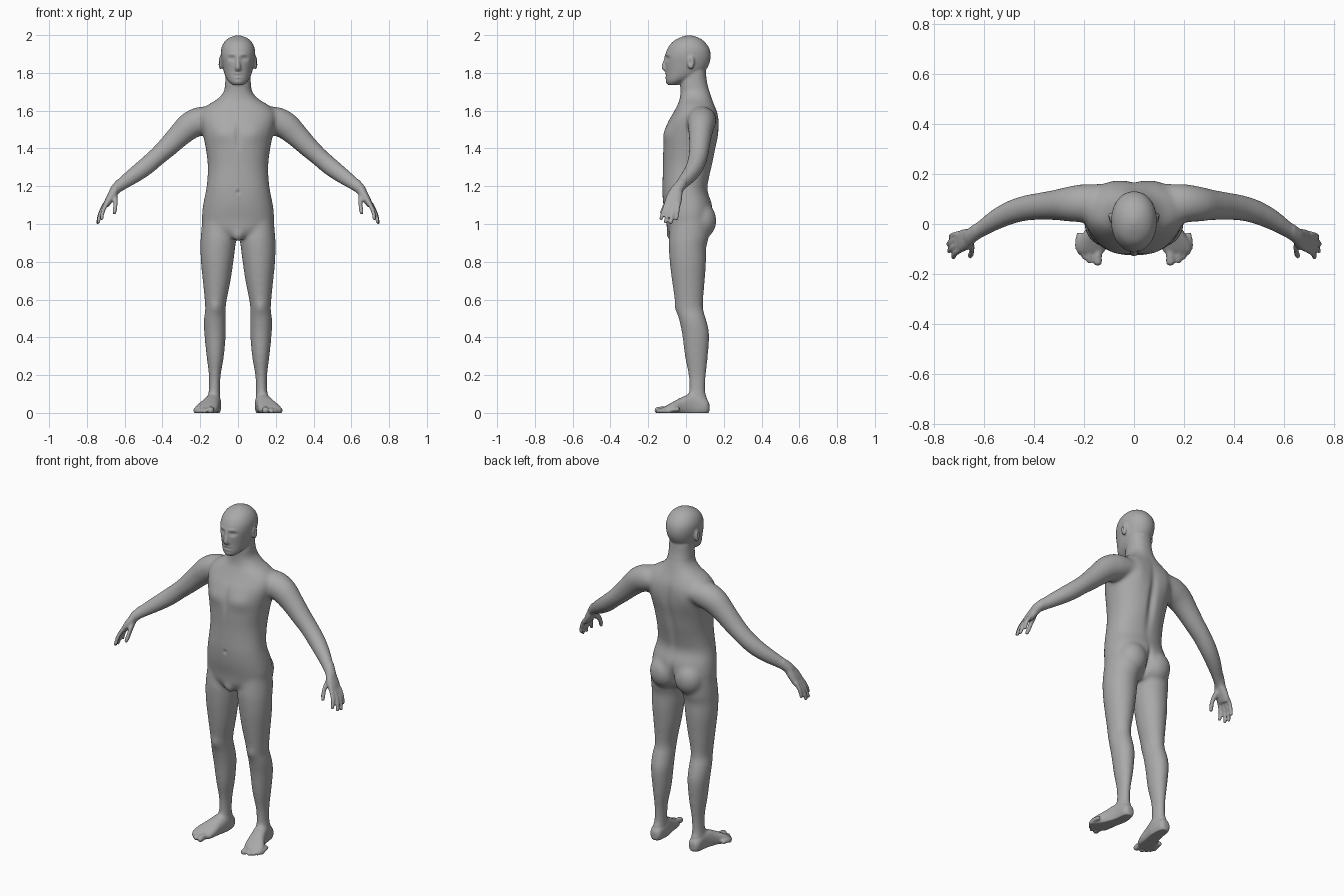
import bpy, bmesh, math
from mathutils import Vector

X, Y, Z = Vector((1, 0, 0)), Vector((0, 1, 0)), Vector((0, 0, 1))
bm = bmesh.new()


def spline(rows, n=4):
    """Catmull-Rom resampling of section rows."""
    rows = [rows[0]] + list(rows) + [rows[-1]]
    out = []
    for p, a, b, q in zip(rows, rows[1:], rows[2:], rows[3:]):
        for k in range(n):
            t = k / n
            out.append([0.5 * (2 * w + (y - v) * t + (2 * v - 5 * w + 4 * y - z) * t * t
                               + (3 * w - v - 3 * y + z) * t ** 3)
                        for v, w, y, z in zip(p, a, b, q)])
    return out + [rows[-1]]


def tube(rows, axis=X, level=None, power=2.0, side=1, seg=28):
    """Loft of rows (x, y, z, a, b): a is the radius along axis, b across it."""
    rows = spline(rows)
    pts = [Vector(r[:3]) for r in rows]
    rings = []
    for i, r in enumerate(rows):
        t = level or (pts[min(i + 1, len(pts) - 1)] - pts[max(i - 1, 0)]).normalized()
        u = (axis - t * axis.dot(t)).normalized()
        v = t.cross(u)
        ring = []
        for k in range(seg):
            c, s = math.cos(math.tau * k / seg), math.sin(math.tau * k / seg)
            c = math.copysign(abs(c) ** (2 / power), c)
            s = math.copysign(abs(s) ** (2 / power), s)
            p = pts[i] + u * (c * r[3]) + v * (s * r[4])
            ring.append(bm.verts.new((p.x * side, p.y, p.z)))
        rings.append(ring)
    for a, b in zip(rings, rings[1:]):
        for k in range(seg):
            bm.faces.new((a[k], a[k - 1], b[k - 1], b[k]))
    bm.faces.new(rings[0])
    bm.faces.new(rings[-1][::-1])


def ball(center, radii):
    made = bmesh.ops.create_uvsphere(bm, u_segments=24, v_segments=16, radius=1)
    for v in made["verts"]:
        v.co = Vector(c + p * r for c, p, r in zip(center, v.co, radii))


def finger(points, r0, r1, side):
    """Rounded digit tapering from r0 to r1."""
    n = len(points) - 1
    tube([(*p, r0 + (r1 - r0) * i / n, r0 + (r1 - r0) * i / n) for i, p in enumerate(points)],
         axis=Vector((0.3, 1, 0.2)), side=side, seg=14)
    x, y, z = points[-1]
    ball((x * side, y, z), (r1, r1, r1))


def stack(rows, **kw):
    """Upright loft of rows (z, inner x, outer x, front y, back y)."""
    tube([((i + o) / 2, (f + b) / 2, z, (o - i) / 2, (b - f) / 2) for z, i, o, f, b in rows],
         level=Z, **kw)


# Torso and neck
torso = [(.93, .08, -.08, .08), (.97, .15, -.10, .11), (1.02, .19, -.105, .135),
         (1.10, .186, -.12, .14), (1.18, .17, -.126, .115), (1.25, .162, -.124, .125),
         (1.32, .161, -.122, .142), (1.40, .171, -.122, .158), (1.47, .185, -.117, .171),
         (1.54, .20, -.097, .173), (1.59, .20, -.068, .167), (1.63, .165, -.047, .152),
         (1.66, .115, -.034, .14), (1.70, .077, -.03, .127), (1.75, .068, -.03, .112),
         (1.81, .066, -.02, .105)]
stack([(z, -w, w, f, b) for z, w, f, b in torso], power=2.25)
ball((0, -.072, .95), (.034, .034, .042))

# Head and nose
head = [(1.737, .026, -.095, -.045), (1.755, .048, -.104, -.005), (1.78, .065, -.107, .06),
        (1.81, .076, -.107, .10), (1.85, .085, -.110, .123), (1.89, .091, -.110, .131),
        (1.93, .089, -.098, .124), (1.965, .073, -.073, .10), (1.988, .046, -.035, .068),
        (2.0, .012, .0, .03)]
stack([(z, -w, w, f, b) for z, w, f, b in head], power=2.1)
tube([(0, -.102, 1.89, .010, .012), (0, -.110, 1.86, .010, .012),
      (0, -.117, 1.833, .014, .014), (0, -.106, 1.818, .017, .011)])

for s in (1, -1):
    # Ear
    ball((s * .093, .026, 1.856), (.012, .019, .036))
    # Buttock
    ball((s * .082, .085, 1.02), (.085, .077, .095))
    # Leg
    stack([(1.02, .03, .19, -.08, .12), (.93, .010, .198, -.092, .12),
           (.88, .014, .199, -.092, .108), (.8, .024, .197, -.087, .107),
           (.7, .039, .187, -.075, .100), (.6, .059, .177, -.06, .092),
           (.55, .065, .174, -.052, .092), (.5, .064, .181, -.039, .107),
           (.42, .064, .179, -.022, .124), (.3, .074, .167, -.007, .117),
           (.2, .091, .155, .012, .107), (.12, .094, .156, .016, .103),
           (.06, .095, .160, .01, .115), (.01, .10, .155, .03, .112)], side=s)
    # Foot
    tube([(.127, .124, .030, .018, .022), (.128, .105, .035, .034, .042),
          (.130, .04, .045, .041, .062), (.145, -.02, .038, .048, .048),
          (.163, -.07, .026, .060, .034), (.172, -.105, .018, .058, .022),
          (.174, -.118, .016, .045, .014)], level=-Y, power=2.4, side=s)
    # Toes
    for x, y, r in ((.145, -.150, .018), (.178, -.146, .013), (.198, -.131, .012),
                    (.213, -.114, .012), (.224, -.095, .012)):
        finger([(x - .008, y + .06, .02), (x, y + .025, .019), (x, y, r - .002)], r, r, s)
    # Arm
    tube([(.13, .08, 1.56, .075, .06), (.19, .083, 1.55, .078, .075),
          (.25, .08, 1.525, .072, .074), (.31, .076, 1.472, .062, .064),
          (.37, .071, 1.412, .056, .056), (.43, .064, 1.357, .052, .050),
          (.49, .047, 1.305, .048, .049), (.55, .018, 1.26, .042, .044),
          (.61, -.020, 1.217, .033, .036), (.645, -.044, 1.188, .032, .029),
          (.66, -.055, 1.17, .034, .025)], axis=Y, side=s)
    # Palm
    tube([(.645, -.045, 1.19, .028, .025), (.667, -.058, 1.155, .040, .023),
          (.688, -.068, 1.12, .044, .019), (.699, -.072, 1.098, .040, .014)],
         axis=Y, power=2.4, side=s)
    # Fingers and thumb
    for a, b in (((.692, -.102, 1.115), (.722, -.133, 1.030)),
                 ((.701, -.083, 1.108), (.739, -.109, 1.012)),
                 ((.704, -.061, 1.106), (.742, -.080, 1.010)),
                 ((.702, -.040, 1.112), (.733, -.050, 1.030))):
        mid = [(p + q) / 2 for p, q in zip(a, b)]
        mid[0] += .007
        finger([a, mid, b], .0125, .010, s)
    finger([(.655, -.068, 1.150), (.645, -.103, 1.112), (.655, -.128, 1.062)], .018, .011, s)

# Fuse the parts into one skin
bmesh.ops.recalc_face_normals(bm, faces=bm.faces)
mesh = bpy.data.meshes.new("body_parts")
bm.to_mesh(mesh)
bm.free()
body = bpy.data.objects.new("body", mesh)
bpy.context.scene.collection.objects.link(body)
mod = body.modifiers.new("fuse", "REMESH")
mod.mode, mod.voxel_size = "VOXEL", .006
deps = bpy.context.evaluated_depsgraph_get()
skin = bpy.data.meshes.new_from_object(body.evaluated_get(deps))
body.modifiers.clear()
body.data = skin

# Soften the joins, keeping the face, hands and feet crisp
bm = bmesh.new()
bm.from_mesh(skin)
soft = [v for v in bm.verts if .09 < v.co.z < 1.73 and abs(v.co.x) < .64]
for verts, count in ((soft, 28), (bm.verts[:], 3)):
    for _ in range(count):
        bmesh.ops.smooth_vert(bm, verts=verts, factor=.5,
                              use_axis_x=True, use_axis_y=True, use_axis_z=True)

# Sculpted detail: centre, radii, push along y
bumps = [
    ((.034, -.10, 1.878), (.017, .04, .011), .012),    # eye socket
    ((.034, -.10, 1.877), (.009, .04, .006), -.005),   # eyelid
    ((.030, -.11, 1.900), (.025, .04, .008), -.004),   # brow
    ((0, -.11, 1.797), (.020, .03, .006), -.005),      # upper lip
    ((0, -.11, 1.779), (.018, .03, .006), -.005),      # lower lip
    ((0, -.11, 1.788), (.024, .03, .004), .005),       # mouth
    ((0, -.10, 1.752), (.020, .03, .012), -.004),      # chin
    ((.080, -.10, 1.480), (.065, .06, .045), -.010),   # chest
    ((0, -.12, 1.470), (.014, .06, .070), .007),       # breastbone
    ((0, -.125, 1.17), (.008, .03, .010), .008),       # navel
    ((0, .16, 1.38), (.022, .07, .170), -.015),        # spine
    ((.10, .16, 1.53), (.050, .06, .080), .009),       # shoulder blade
    ((0, .14, 1.00), (.014, .08, .070), -.022),        # cleft
    ((.12, -.05, .56), (.030, .04, .035), -.007),      # kneecap
]
for v in bm.verts:
    p = Vector((abs(v.co.x), v.co.y, v.co.z))
    for c, r, push in bumps:
        if abs(p.z - c[2]) < 2.5 * r[2]:
            v.co.y += push * math.exp(-sum(((a - b) / k) ** 2 for a, b, k in zip(p, c, r)))
    # Ear hollow
    d = ((p.y - .022) / .008) ** 2 + ((p.z - 1.860) / .018) ** 2
    if p.x > .08 and d < 6:
        v.co.x -= math.copysign(.010 * math.exp(-d), v.co.x)
    # Flat soles
    v.co.z = max(v.co.z, .002) - .002
for f in bm.faces:
    f.smooth = True
bm.to_mesh(skin)
bm.free()

# Plain grey skin
grey = bpy.data.materials.new("grey")
grey.diffuse_color = (.4, .4, .4, 1)
skin.materials.clear()
skin.materials.append(grey)
